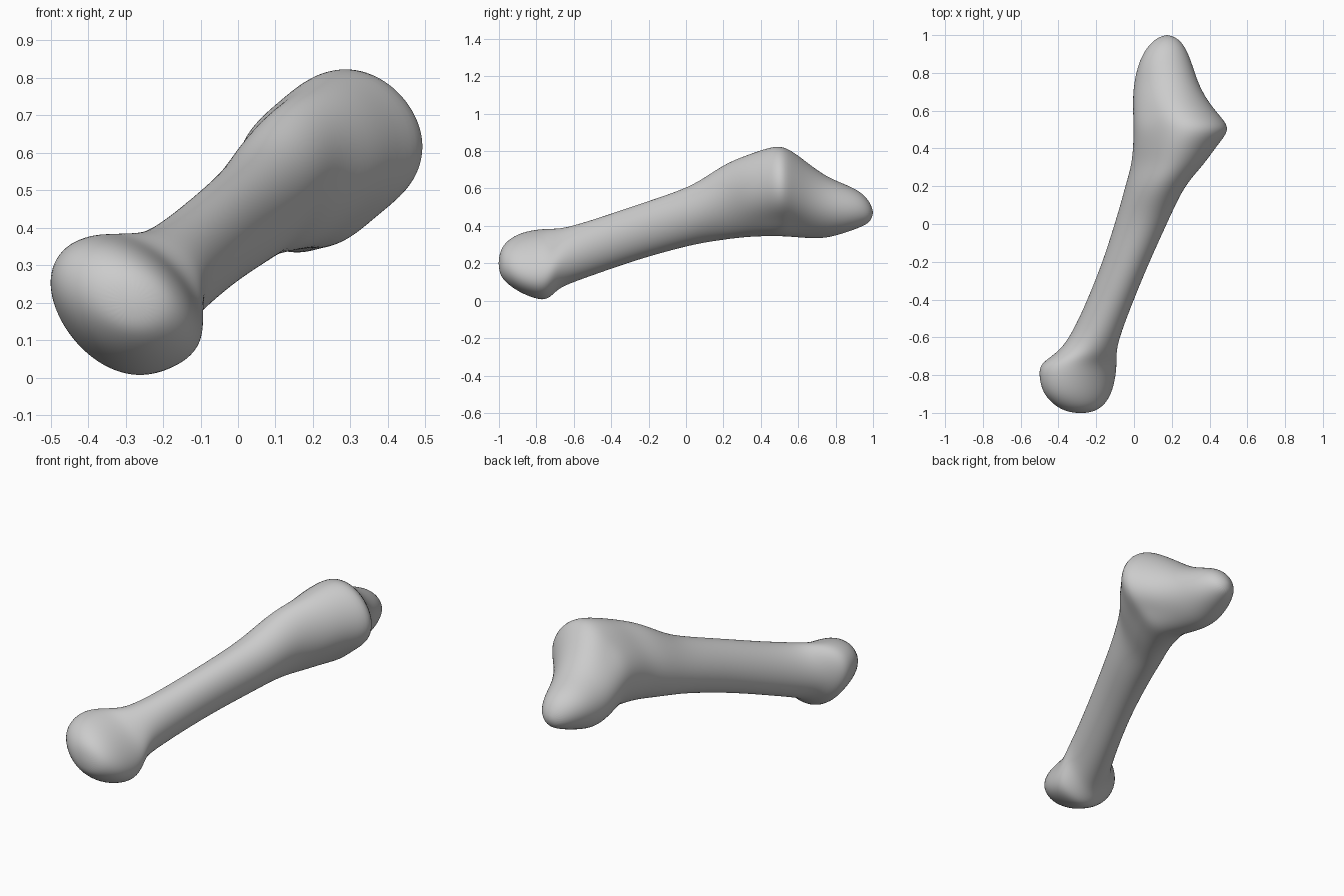
import bpy, bmesh
from math import sin, cos, pi

SIDES = 28

# Cross-sections along the bone: y, x min, x max, z min, z max, lean, and
# flattening of the low right and high left corners
HEAD = [
    (-0.995, -0.35, -0.22, 0.14, 0.26, -0.2, 0, 0),
    (-0.97, -0.41, -0.165, 0.10, 0.31, -0.25, 0.04, 0),
    (-0.90, -0.487, -0.113, 0.035, 0.366, -0.38, 0.1, 0.04),
    (-0.80, -0.507, -0.090, -0.014, 0.39, -0.4, 0.14, 0.05),
    (-0.74, -0.500, -0.087, -0.014, 0.39, -0.3, 0.12, 0.03),
    (-0.69, -0.42, -0.09, 0.053, 0.387, -0.1, 0.06, 0),
]
SHAFT = [
    (-0.63, -0.36, -0.085, 0.088, 0.395, 0.12, 0, 0),
    (-0.50, -0.29, -0.04, 0.135, 0.432, 0.2, 0, 0),
    (-0.30, -0.205, 0.04, 0.205, 0.500, 0.22, 0, 0),
    (-0.15, -0.15, 0.105, 0.25, 0.55, 0.22, 0, 0),
    (0.02, -0.098, 0.183, 0.295, 0.610, 0.2, 0.0, 0.03),
    (0.12, -0.07, 0.23, 0.312, 0.675, 0.2, 0.04, 0.08),
    (0.22, -0.045, 0.285, 0.325, 0.743, 0.17, 0.08, 0.14),
]
BASE = [
    (0.32, -0.018, 0.38, 0.333, 0.785, 0.1, 0.14, 0.18),
    (0.42, -0.012, 0.45, 0.332, 0.825, 0.03, 0.2, 0.2),
    (0.50, -0.012, 0.522, 0.328, 0.845, -0.0, 0.24, 0.2),
    (0.56, -0.012, 0.475, 0.327, 0.82, -0.0, 0.22, 0.19),
    (0.65, -0.012, 0.395, 0.325, 0.745, 0.03, 0.14, 0.12),
    (0.75, -0.003, 0.34, 0.328, 0.665, 0.05, 0.07, 0.05),
    (0.86, 0.025, 0.305, 0.365, 0.62, 0.0, 0, 0),
    (0.94, 0.07, 0.27, 0.395, 0.58, 0.0, 0, 0),
    (0.985, 0.12, 0.23, 0.42, 0.525, 0.0, 0, 0),
]


def ring(bm, y, x0, x1, z0, z1, lean, low, high):
    """Leaning oval within the limits, with two flattened corners."""
    cx, cz, hx, hz = (x0 + x1) / 2, (z0 + z1) / 2, (x1 - x0) / 2, (z1 - z0) / 2
    verts = []
    for i in range(SIDES):
        t = 2 * pi * i / SIDES
        c = cos(t + 0.87)
        r = 1 - (low if c > 0 else high) * c ** 4
        verts.append(bm.verts.new((cx + hx * r * cos(t), y,
                                   cz + hz * r * sin(t + lean))))
    return verts


def loft(name, sections, tip_a, tip_b):
    bm = bmesh.new()
    rings = [ring(bm, *s) for s in sections]
    for a, b in zip(rings, rings[1:]):
        for i in range(SIDES):
            j = (i + 1) % SIDES
            bm.faces.new((a[i], a[j], b[j], b[i]))
    # rounded tips
    for r, tip in ((rings[0], tip_a), (rings[-1], tip_b)):
        v = bm.verts.new(tip)
        for i in range(SIDES):
            bm.faces.new((r[i], r[(i + 1) % SIDES], v))
    bmesh.ops.recalc_face_normals(bm, faces=bm.faces)
    for f in bm.faces:
        f.smooth = True
    mesh = bpy.data.meshes.new(name)
    bm.to_mesh(mesh)
    bm.free()
    obj = bpy.data.objects.new(name, mesh)
    bpy.context.collection.objects.link(obj)
    sub = obj.modifiers.new("smooth_surface", 'SUBSURF')
    sub.levels = sub.render_levels = 2
    return obj


# One continuous foot bone: rounded head, slim shaft, flared base with a rear point
loft("foot_bone", HEAD + SHAFT + BASE, (-0.28, -1.003, 0.20), (0.175, 1.003, 0.47))
